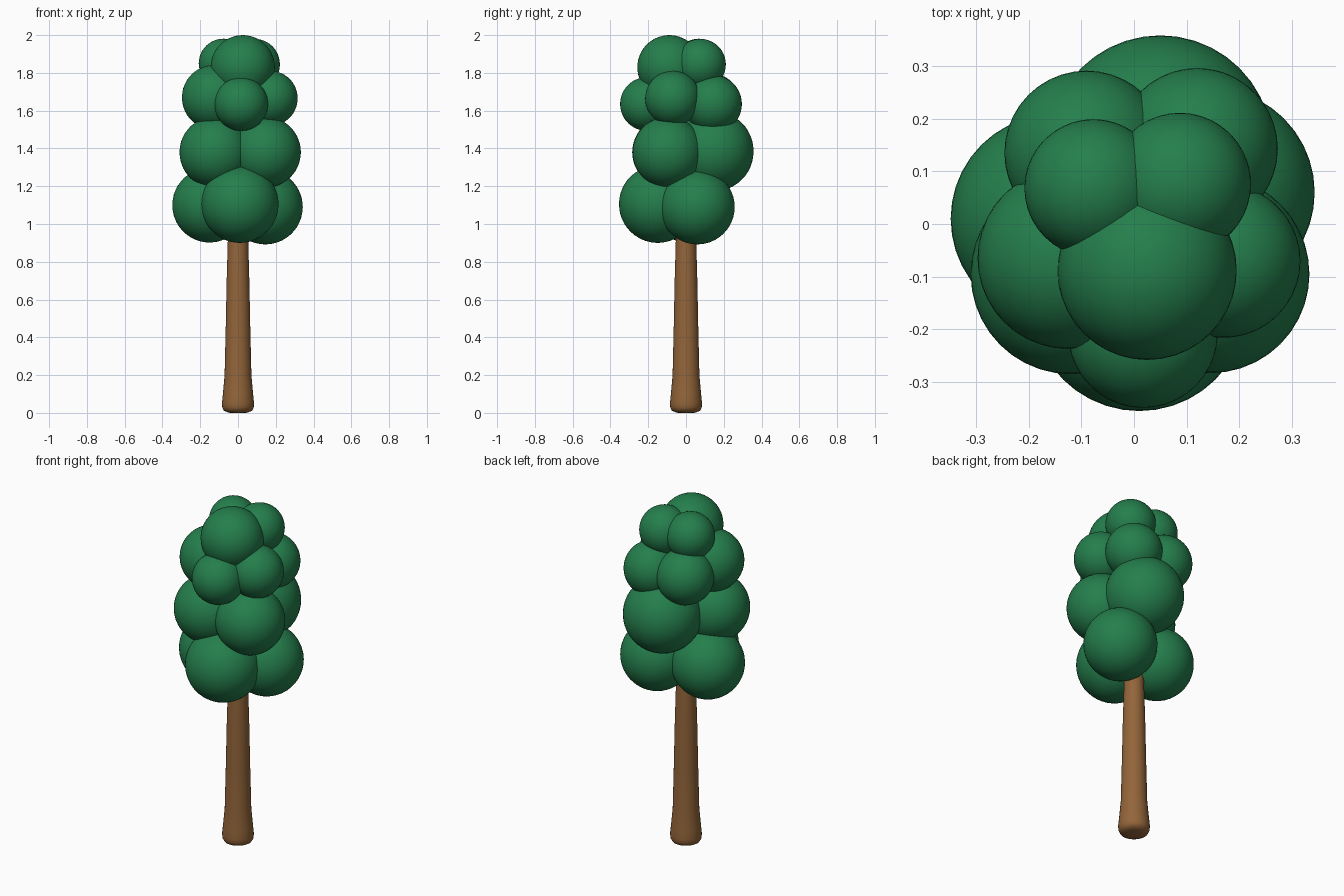
import bpy, bmesh, math
from mathutils import Matrix

if "Cube" in bpy.data.objects:
    bpy.data.objects.remove(bpy.data.objects["Cube"])


def material(name, rgb):
    m = bpy.data.materials.new(name)
    m.diffuse_color = (*rgb, 1)
    m.use_nodes = True
    m.node_tree.nodes["Principled BSDF"].inputs["Base Color"].default_value = m.diffuse_color
    return m


def finish(name, bm, mat):
    for f in bm.faces:
        f.smooth = True
    mesh = bpy.data.meshes.new(name)
    bm.to_mesh(mesh)
    bm.free()
    mesh.materials.append(mat)
    ob = bpy.data.objects.new(name, mesh)
    bpy.context.collection.objects.link(ob)
    return ob


green = material("leaf green", (0.018, 0.21, 0.073))
brown = material("bark brown", (0.29, 0.13, 0.042))

# Trunk: tapered profile (radius, height) with a rounded, flared foot
profile = [(0.055, 0.003), (0.075, 0.012), (0.083, 0.028), (0.085, 0.05),
           (0.080, 0.10), (0.071, 0.20), (0.065, 0.45), (0.060, 0.70),
           (0.053, 0.95), (0.045, 1.20)]
SIDES = 32
bm = bmesh.new()
rings = [[bm.verts.new((r * math.cos(2 * math.pi * i / SIDES),
                        r * math.sin(2 * math.pi * i / SIDES), z))
          for i in range(SIDES)] for r, z in [(0.04, 0.0)] + profile]
for a, b in zip(rings, rings[1:]):
    for i in range(SIDES):
        j = (i + 1) % SIDES
        bm.faces.new((a[i], a[j], b[j], b[i]))
bm.faces.new(rings[0][::-1])
bm.faces.new(rings[-1])
finish("trunk", bm, brown)

# Foliage: tiers of overlapping leaf balls (x, y, z, radius)
tiers = {
    "lower": [(0.01, -0.15, 1.105, 0.205), (0.145, 0.06, 1.09, 0.198),
              (-0.15, 0.01, 1.10, 0.198)],
    "middle": [(0.145, -0.095, 1.38, 0.188), (-0.12, -0.095, 1.38, 0.19),
               (0.05, 0.145, 1.385, 0.213)],
    "upper": [(0.017, -0.207, 1.635, 0.142), (0.17, -0.07, 1.665, 0.146),
              (0.12, 0.143, 1.635, 0.153), (-0.09, 0.135, 1.64, 0.156),
              (-0.125, -0.065, 1.67, 0.172)],
    "crown": [(0.025, -0.088, 1.83, 0.17), (0.087, 0.076, 1.845, 0.135),
              (-0.077, 0.068, 1.85, 0.131)],
}
for tier, balls in tiers.items():
    bm = bmesh.new()
    for x, y, z, r in balls:
        bmesh.ops.create_icosphere(bm, subdivisions=4, radius=r,
                                   matrix=Matrix.Translation((x, y, z)))
    finish(tier + "_foliage", bm, green)
